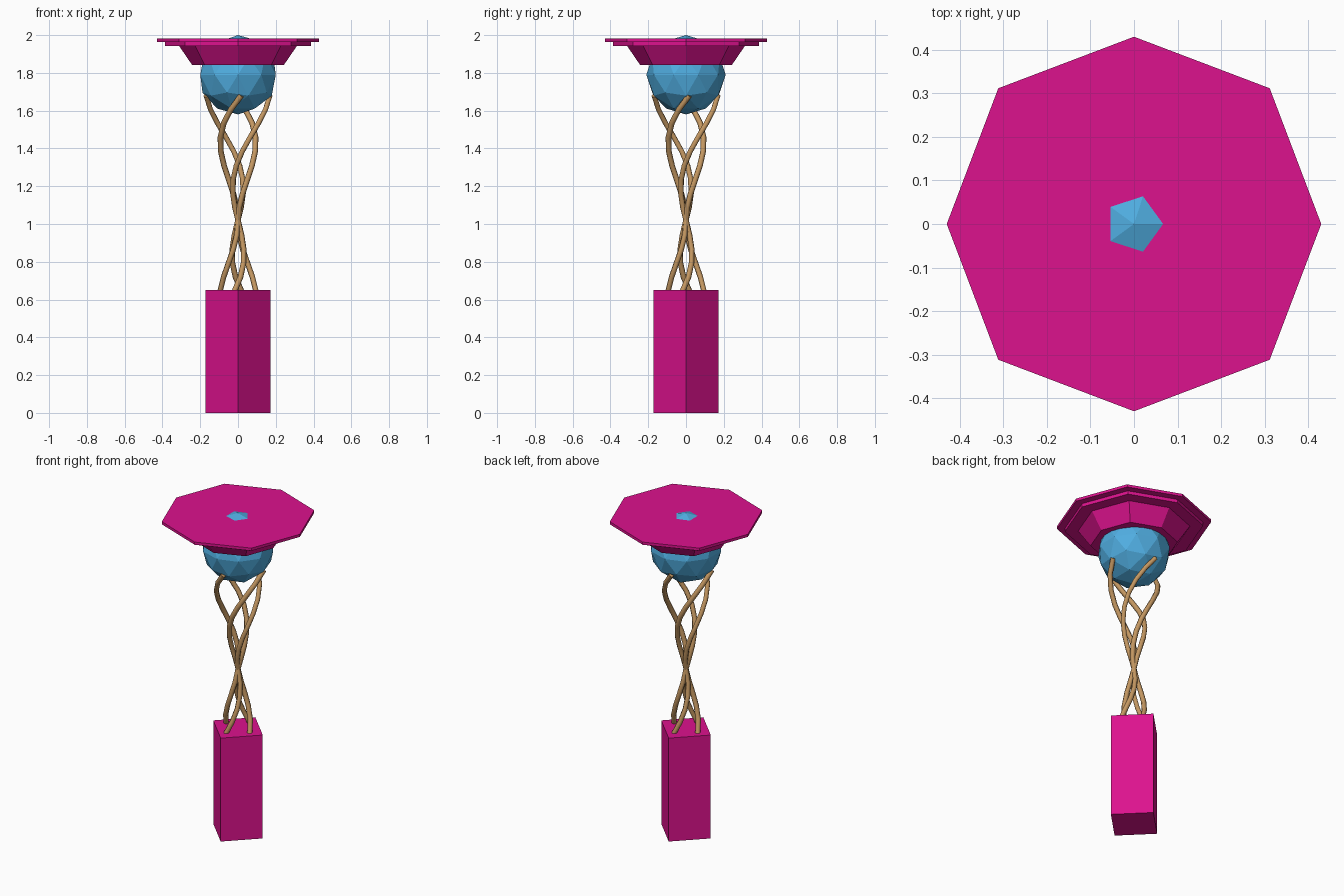
import bpy, bmesh, math

if "Cube" in bpy.data.objects:
    bpy.data.objects.remove(bpy.data.objects["Cube"])


def material(name, rgb):
    m = bpy.data.materials.new(name)
    m.diffuse_color = (*rgb, 1)
    m.use_nodes = True
    m.node_tree.nodes["Principled BSDF"].inputs["Base Color"].default_value = m.diffuse_color
    return m


magenta = material("magenta", (0.72, 0.006, 0.27))
blue = material("blue", (0.08, 0.42, 0.75))
bronze = material("bronze", (0.55, 0.31, 0.12))


def lathe(name, profile, sides, mat, diagonal=1.0):
    """Closed faceted solid from (radius, z) rings; odd corners scaled by diagonal."""
    bm = bmesh.new()
    rings = []
    for r, z in profile:
        ring = []
        for i in range(sides):
            a = math.tau * i / sides
            k = r * (diagonal if i % 2 else 1)
            ring.append(bm.verts.new((k * math.cos(a), k * math.sin(a), z)))
        rings.append(ring)
    for lo, hi in zip(rings, rings[1:]):
        for i in range(sides):
            j = (i + 1) % sides
            bm.faces.new((lo[i], lo[j], hi[j], hi[i]))
    bm.faces.new(rings[0][::-1])
    bm.faces.new(rings[-1])
    me = bpy.data.meshes.new(name)
    bm.to_mesh(me)
    bm.free()
    me.materials.append(mat)
    ob = bpy.data.objects.new(name, me)
    bpy.context.collection.objects.link(ob)
    return ob


# Square pedestal with corners on the axes
lathe("pedestal", [(0.172, 0), (0.172, 0.65)], 4, magenta)

# Stepped octagonal dish
lathe("dish", [(0.243, 1.842), (0.312, 1.943), (0.386, 1.943), (0.386, 1.964),
               (0.43, 1.964), (0.43, 1.981)], 8, magenta, 1.025)

# Faceted ball, its tip poking through the dish
bpy.ops.mesh.primitive_ico_sphere_add(subdivisions=2, radius=0.21, location=(0, 0, 1.79))
ball = bpy.context.object
ball.name = "ball"
ball.data.materials.append(blue)

# Four twisted strands crossing at one pinch point
PINCH, TOP, BOTTOM, STEPS = 1.02, 1.68, 0.645, 14
for n in range(4):
    cu = bpy.data.curves.new("strand", "CURVE")
    cu.dimensions = "3D"
    cu.bevel_depth = 0.015
    cu.bevel_resolution = 1
    cu.use_fill_caps = True
    sp = cu.splines.new("POLY")
    sp.points.add(STEPS)
    for i, p in enumerate(sp.points):
        z = TOP + (BOTTOM - TOP) * i / STEPS
        r = 0.257 * (z - PINCH)
        a = math.radians(3 + 90 * n - 180 * (1.67 - z) / 0.65)
        p.co = (r * math.cos(a), r * math.sin(a), z, 1)
    cu.materials.append(bronze)
    ob = bpy.data.objects.new(f"strand_{n + 1}", cu)
    bpy.context.collection.objects.link(ob)
